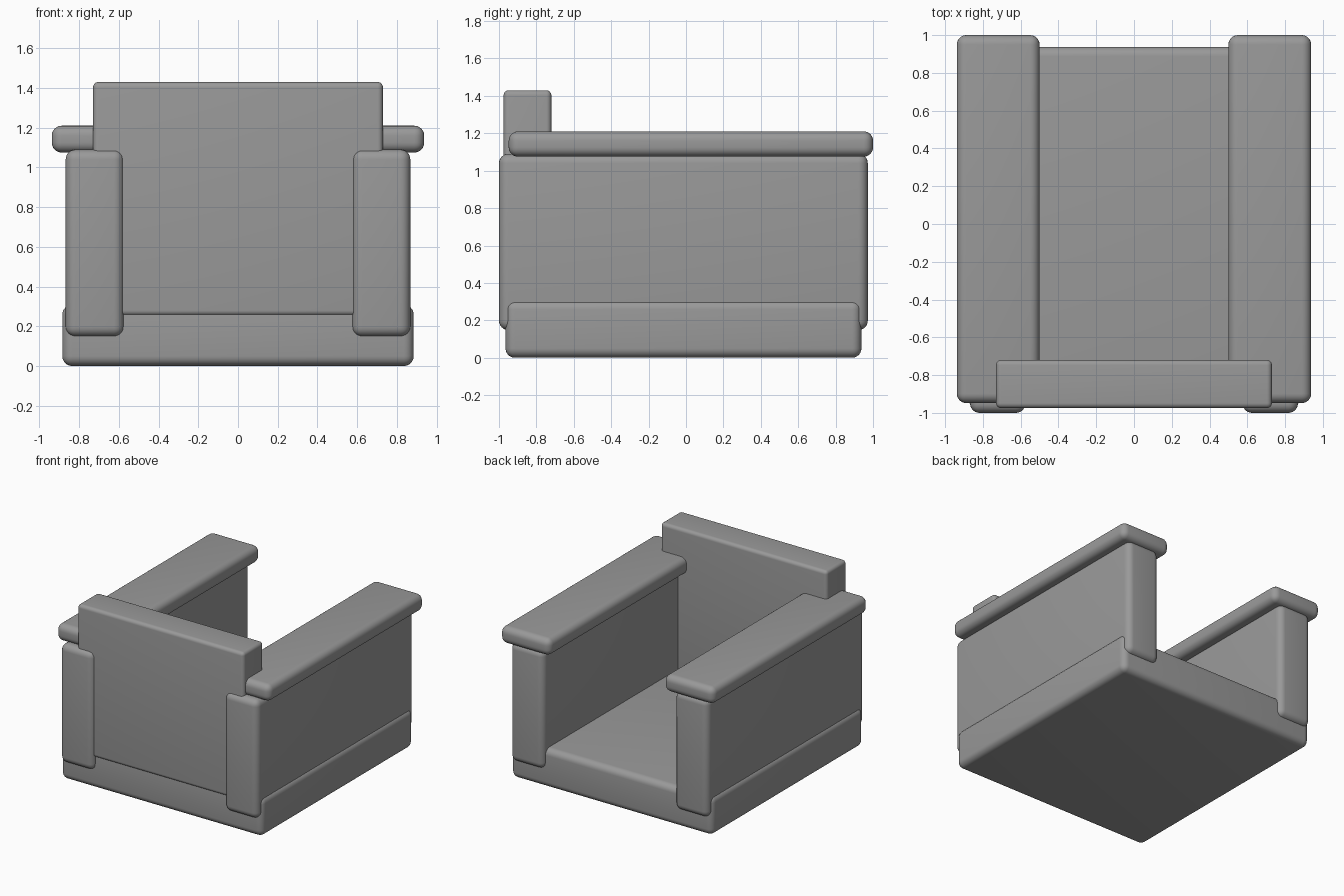
import bpy
import bmesh
from math import radians
from mathutils import Vector

# Remove only the default cube
cube = bpy.data.objects.get("Cube")
if cube:
    bpy.data.objects.remove(cube, do_unlink=True)

grey = bpy.data.materials.new("warm_grey")
grey.use_nodes = True
colour = (0.32, 0.32, 0.32, 1)
grey.diffuse_color = colour
grey.node_tree.nodes["Principled BSDF"].inputs["Base Color"].default_value = colour


def padded_block(name, low, high, radius):
    """Box between two corners with rounded, smooth shaded edges."""
    low, high = Vector(low), Vector(high)
    centre, size = (low + high) / 2, high - low
    bm = bmesh.new()
    bmesh.ops.create_cube(bm, size=1)
    bmesh.ops.scale(bm, vec=size, verts=bm.verts)
    mesh = bpy.data.meshes.new(name)
    bm.to_mesh(mesh)
    bm.free()
    mesh.materials.append(grey)
    obj = bpy.data.objects.new(name, mesh)
    obj.location = centre
    bpy.context.collection.objects.link(obj)
    bevel = obj.modifiers.new("rounded_edges", "BEVEL")
    bevel.width = radius
    bevel.segments = 6
    bpy.ops.object.select_all(action="DESELECT")
    obj.select_set(True)
    bpy.context.view_layer.objects.active = obj
    bpy.ops.object.modifier_apply(modifier=bevel.name)
    bpy.ops.object.shade_smooth_by_angle(angle=radians(30))
    return obj


# Seat base and backrest
padded_block("seat_base", (-0.885, -0.965, 0), (0.885, 0.938, 0.308), 0.05)
padded_block("backrest", (-0.73, -0.975, 0.253), (0.73, -0.72, 1.43), 0.027)

# Side panels and the armrests on top of them
for side, sign in (("left", 1), ("right", -1)):
    for part, inner, outer, y0, y1, z0, z1, radius in (
        ("side_panel", 0.575, 0.868, -1.0, 0.972, 0.148, 1.09, 0.05),
        ("armrest", 0.5, 0.938, -0.948, 1.0, 1.075, 1.21, 0.05),
    ):
        x0, x1 = sorted((sign * inner, sign * outer))
        padded_block(f"{side}_{part}", (x0, y0, z0), (x1, y1, z1), radius)
